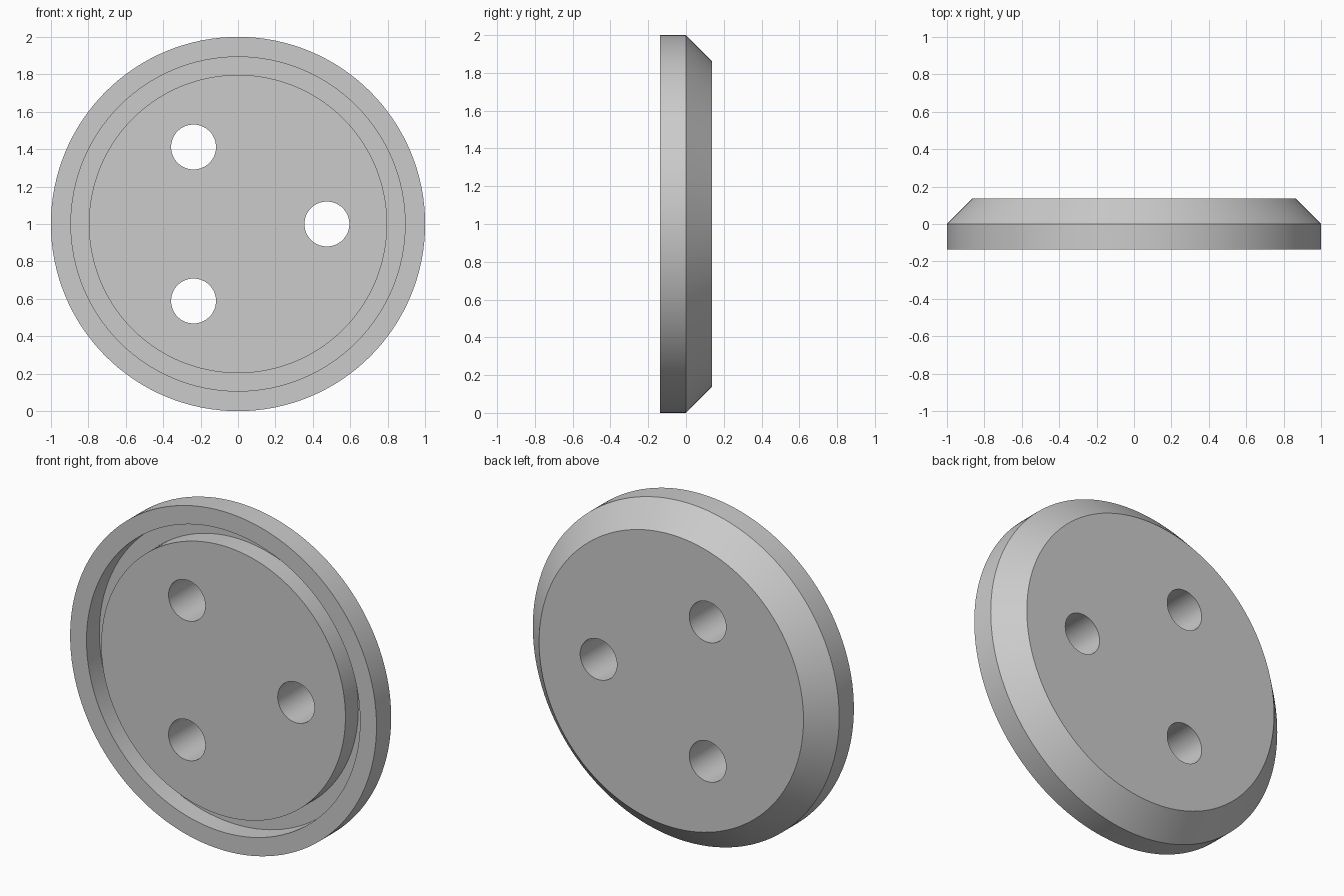
import bpy, bmesh, math
from mathutils import Matrix

if "Cube" in bpy.data.objects:
    bpy.data.objects.remove(bpy.data.objects["Cube"], do_unlink=True)

SEGMENTS = 128
HALF = 0.137
GROOVE = 0.12

grey = bpy.data.materials.new("plain grey")
grey.use_nodes = True
grey.diffuse_color = (0.6, 0.6, 0.6, 1)
grey.node_tree.nodes["Principled BSDF"].inputs["Base Color"].default_value = grey.diffuse_color


def turned(name, profile):
    """Closed solid turned about the y axis from (radius, y) points."""
    bm = bmesh.new()
    rings = []
    for r, y in profile:
        rings.append([bm.verts.new((r * math.cos(a), y, 1 + r * math.sin(a)))
                      for a in (math.tau * i / SEGMENTS for i in range(SEGMENTS))])
    for a, b in zip(rings, rings[1:]):
        for i in range(SEGMENTS):
            j = (i + 1) % SEGMENTS
            bm.faces.new((a[i], a[j], b[j], b[i]))
    bm.faces.new(rings[0])
    bm.faces.new(rings[-1])
    bmesh.ops.recalc_face_normals(bm, faces=bm.faces)
    mesh = bpy.data.meshes.new(name)
    bm.to_mesh(mesh)
    bm.free()
    obj = bpy.data.objects.new(name, mesh)
    bpy.context.collection.objects.link(obj)
    mesh.materials.append(grey)
    return obj


# Disc: raised centre, ring groove, flat rim, straight side, chamfered back
disc = turned("grooved_disc", [
    (0.797, -HALF), (0.797, GROOVE - HALF), (0.893, GROOVE - HALF), (0.893, -HALF),
    (1, -HALF), (1, 0), (1 - HALF, HALF)])

# Three through holes, evenly spaced
bm = bmesh.new()
for k in range(3):
    a = math.tau * k / 3
    place = (Matrix.Translation((0.475 * math.cos(a), 0, 1 + 0.475 * math.sin(a)))
             @ Matrix.Rotation(math.pi / 2, 4, 'X'))
    bmesh.ops.create_cone(bm, cap_ends=True, segments=64, radius1=0.12,
                          radius2=0.12, depth=1, matrix=place)
mesh = bpy.data.meshes.new("hole_cutters")
bm.to_mesh(mesh)
bm.free()
mesh.materials.append(grey)
cutters = bpy.data.objects.new("hole_cutters", mesh)
bpy.context.collection.objects.link(cutters)

cut = disc.modifiers.new("holes", 'BOOLEAN')
cut.operation = 'DIFFERENCE'
cut.solver = 'EXACT'
cut.object = cutters
bpy.ops.object.select_all(action='DESELECT')
bpy.context.view_layer.objects.active = disc
disc.select_set(True)
bpy.ops.object.modifier_apply(modifier=cut.name)
bpy.data.objects.remove(cutters, do_unlink=True)
bpy.ops.object.shade_smooth_by_angle(angle=math.radians(30))
